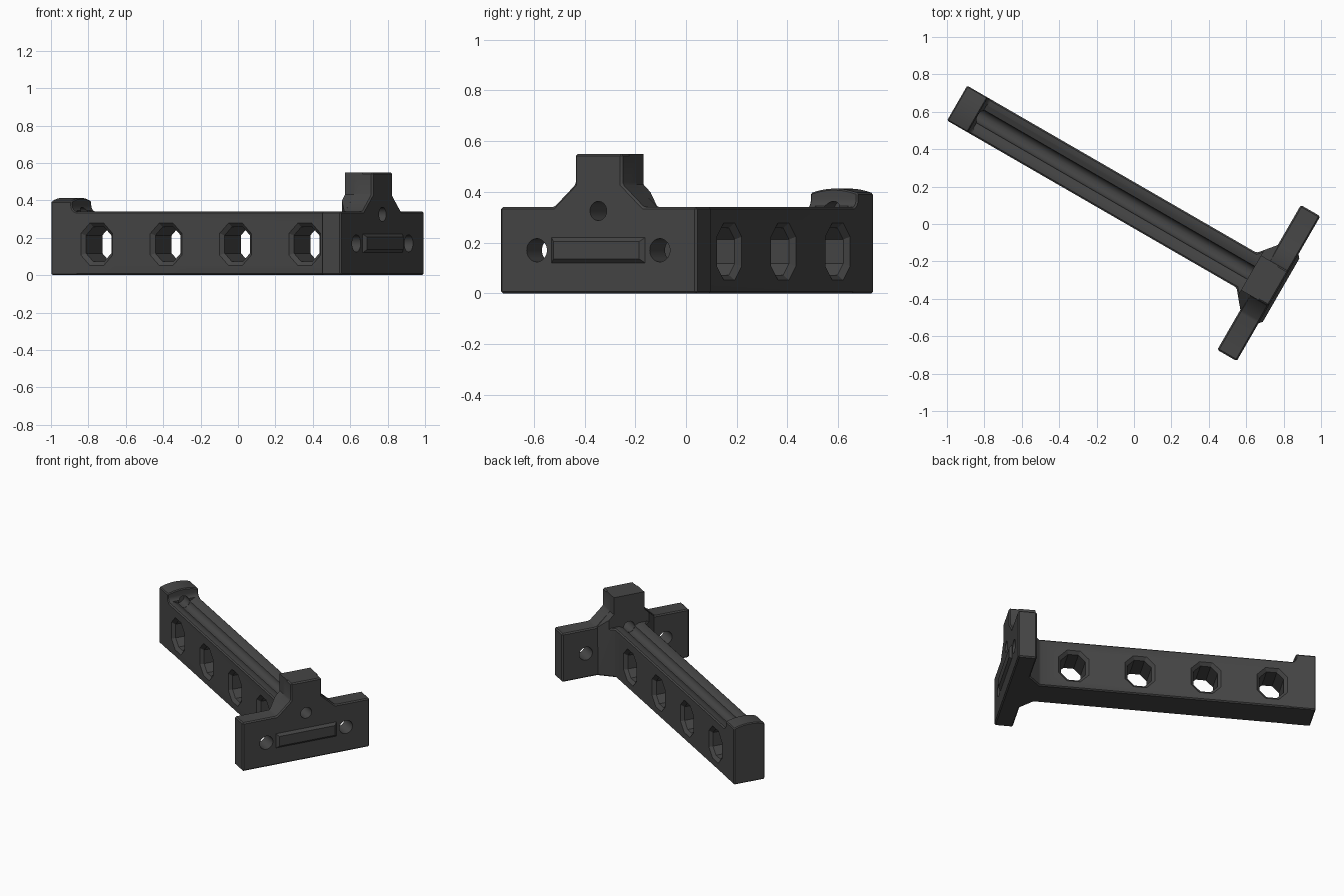
import bpy, bmesh, math
from mathutils import Matrix

if "Cube" in bpy.data.objects:
    bpy.data.objects.remove(bpy.data.objects["Cube"])

dark = bpy.data.materials.new("dark_grey")
dark.diffuse_color = (0.06, 0.06, 0.06, 1)
dark.use_nodes = True
dark.node_tree.nodes["Principled BSDF"].inputs["Base Color"].default_value = dark.diffuse_color

ARM, END, TOP = 0.1075, -1.142, 0.34      # arm half width, far end, arm height
PLATE0, PLATE1 = 0.722, 0.842             # cross plate back and front
HOLE_Z = 0.325


def loft(name, rings):
    """Closed solid through rings of equal length."""
    bm = bmesh.new()
    vs = [[bm.verts.new(p) for p in r] for r in rings]
    n = len(rings[0])
    for a, b in zip(vs, vs[1:]):
        for i in range(n):
            bm.faces.new((a[i], a[(i + 1) % n], b[(i + 1) % n], b[i]))
    bm.faces.new(vs[0][::-1])
    bm.faces.new(vs[-1])
    bmesh.ops.recalc_face_normals(bm, faces=bm.faces)
    me = bpy.data.meshes.new(name)
    bm.to_mesh(me)
    bm.free()
    me.materials.append(dark)
    ob = bpy.data.objects.new(name, me)
    bpy.context.collection.objects.link(ob)
    return ob


def prism(name, pts, axis, a, b):
    """Extrude a 2D outline along x, y or z."""
    put = {'x': lambda p, t: (t, p[0], p[1]),
           'y': lambda p, t: (p[0], t, p[1]),
           'z': lambda p, t: (p[0], p[1], t)}[axis]
    return loft(name, [[put(p, t) for p in pts] for t in (a, b)])


def mirrored(half):
    """Outline from its right half, mirrored in the first coordinate."""
    return half + [(-x, y) for x, y in reversed(half)]


def circle(cx, cz, r, n=32):
    return [(cx + r * math.cos(2 * math.pi * i / n),
             cz + r * math.sin(2 * math.pi * i / n)) for i in range(n)]


def apply(ob, mod):
    bpy.context.view_layer.objects.active = ob
    bpy.ops.object.modifier_apply(modifier=mod.name)


def combine(ob, other, op):
    m = ob.modifiers.new("bool", 'BOOLEAN')
    m.operation, m.solver, m.object = op, 'EXACT', other
    apply(ob, m)
    bpy.data.objects.remove(other)


def soften(ob, width=0.008):
    m = ob.modifiers.new("bevel", 'BEVEL')
    m.width, m.segments, m.limit_method = width, 1, 'ANGLE'
    m.angle_limit = math.radians(35)
    apply(ob, m)


# Arm, flaring at 45 degrees where it meets the cross plate
plan = [(END + 0.02, -ARM), (0.645, -ARM), (PLATE0, -0.2), (0.76, -0.2),
        (0.76, 0.2), (PLATE0, 0.2), (0.645, ARM), (END + 0.02, ARM)]
arm = prism("arm", plan, 'z', 0, TOP)
soften(arm)

# Raised end cap with domed top and a fillet down to the arm
fillet = [(-0.98 - 0.035 * math.sin(t), 0.373 - 0.035 * math.cos(t))
          for t in (i * math.pi / 16 for i in range(9))]
cap = prism("end_cap", [(END, 0), (-0.98, 0)] + fillet +
            [(-1.015, 0.45), (END, 0.45)], 'y', -0.2, 0.2)
dome = [(-ARM + ARM * i / 8, 0.413 - 0.018 * (1 - i / 8) ** 2) for i in range(9)]
dome += [(-x, z) for x, z in reversed(dome[:-1])]
combine(cap, prism("dome", [(ARM, 0), (-ARM, 0)] + dome, 'x', -1.3, -0.9), 'INTERSECT')
soften(cap, 0.006)
combine(arm, cap, 'UNION')

# Tower backing that follows the flare
tower_half = [(0.2, 0.2), (0.2, TOP), (0.107, 0.43), (0.107, 0.55)]
brace = prism("brace", mirrored(tower_half), 'x', 0.672, 0.78)
combine(brace, prism("flare", [(0.6, -0.053), (0.78, -0.27), (0.9, -0.27), (0.9, 0.27),
                               (0.78, 0.27), (0.6, 0.053)], 'z', 0, 0.7), 'INTERSECT')
combine(arm, brace, 'UNION')

# Cross plate with central tower
plate = prism("cross_plate", mirrored([(0.447, 0), (0.447, TOP), (0.205, TOP),
                                       (0.107, 0.43), (0.107, 0.55)]), 'x', PLATE0, PLATE1)
soften(plate)
combine(arm, plate, 'UNION')

# Rod groove along the arm top
groove = [(0.09, 0.35), (0.07, TOP), (0.04, HOLE_Z)]
groove += [(0.04 * math.cos(t), HOLE_Z - 0.04 * math.sin(t))
           for t in (i * math.pi / 16 for i in range(1, 8))]
combine(arm, prism("groove", mirrored(groove), 'x', -1.0, 0.672), 'DIFFERENCE')

# Rod hole through the tower into the cap, and two mounting holes
combine(arm, prism("rod_hole", circle(0, HOLE_Z, 0.038), 'x', -1.08, 0.95), 'DIFFERENCE')
for s in (-1, 1):
    combine(arm, prism("bolt_hole", circle(s * 0.28, 0.17, 0.046), 'x', 0.6, 0.95), 'DIFFERENCE')


# Eight-sided windows with chamfered rims
def octagon(cx, hw, hh, c, y):
    return [(cx + x, y, 0.165 + z) for x, z in
            ((hw, -hh + c), (hw, hh - c), (hw - c, hh), (c - hw, hh),
             (-hw, hh - c), (-hw, c - hh), (c - hw, -hh), (hw - c, -hh))]


for cx in (-0.86, -0.432, -0.004, 0.424):
    rings = [octagon(cx, 0.078 + g, 0.093 + g, 0.045 + g * 0.5, y) for y, g in
             ((-ARM - 0.01, 0.03), (-ARM + 0.02, 0), (ARM - 0.02, 0), (ARM + 0.01, 0.03))]
    combine(arm, loft("window", rings), 'DIFFERENCE')

# Raised bar on the front of the plate
bar = loft("front_bar", [[(u, y * w, 0.17 + z * h) for y, z in
                          ((-1, -1), (1, -1), (1, 1), (-1, 1))]
                         for u, w, h in ((0.83, 0.213, 0.05), (PLATE1, 0.213, 0.05),
                                         (0.858, 0.195, 0.034))])

# Turn everything into place
place = Matrix.Translation((0.0435, 0.0753, 0)) @ Matrix.Rotation(math.radians(-30), 4, 'Z')
for ob in (arm, bar):
    ob.data.transform(place)
    bpy.ops.object.select_all(action='DESELECT')
    ob.select_set(True)
    bpy.context.view_layer.objects.active = ob
    bpy.ops.object.shade_smooth_by_angle(angle=math.radians(30))
